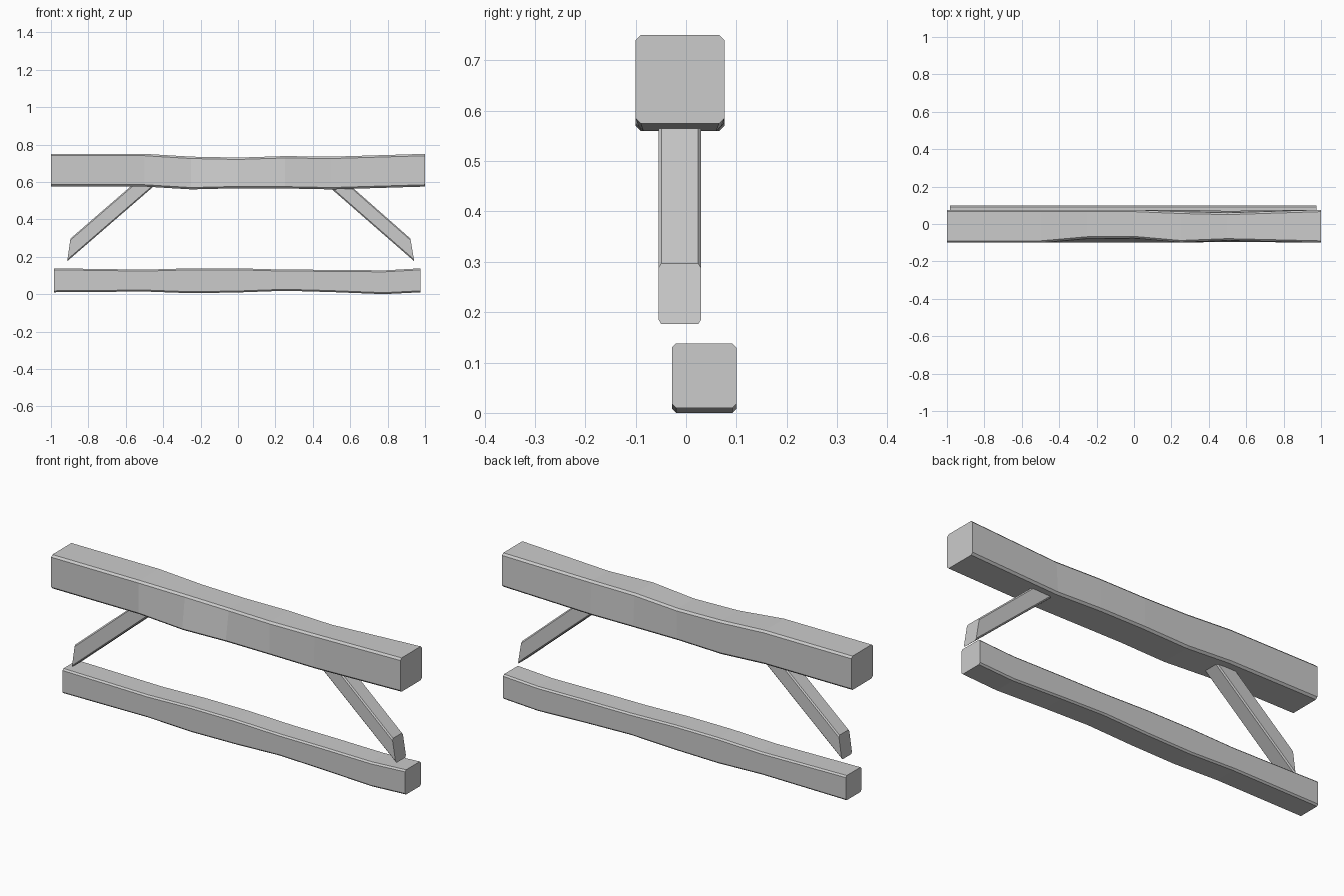
import bpy, bmesh

if "Cube" in bpy.data.objects:
    bpy.data.objects.remove(bpy.data.objects["Cube"])


def loft(name, rings):
    """Skin matching rings of points and cap both ends."""
    bm = bmesh.new()
    loops = [[bm.verts.new(p) for p in r] for r in rings]
    n = len(rings[0])
    for a, b in zip(loops, loops[1:]):
        for i in range(n):
            j = (i + 1) % n
            bm.faces.new((a[i], a[j], b[j], b[i]))
    bm.faces.new(loops[0])
    bm.faces.new(loops[-1])
    bmesh.ops.recalc_face_normals(bm, faces=bm.faces)
    me = bpy.data.meshes.new(name)
    bm.to_mesh(me)
    bm.free()
    ob = bpy.data.objects.new(name, me)
    bpy.context.collection.objects.link(ob)
    return ob


def beam_ring(x, zt, zb, front_top, front_low, back_top, back_low, c):
    """Chamfered rectangular section of a worn beam."""
    return [(x, front_low + c, zb), (x, back_low - c, zb),
            (x, back_low, zb + c), (x, back_top, zt - c),
            (x, back_top - c, zt), (x, front_top + c, zt),
            (x, front_top, zt - c), (x, front_low, zb + c)]


# Upper beam: x, top z, bottom z, front y (top, bottom), back y (top, bottom)
upper = [(-1.0, .75, .575, -.10, -.10, .076, .076),
         (-.5, .75, .575, -.10, -.10, .076, .076),
         (-.25, .735, .56, -.078, -.10, .076, .076),
         (0, .73, .566, -.076, -.10, .076, .076),
         (.25, .738, .565, -.098, -.10, .066, .076),
         (.5, .735, .56, -.088, -.095, .06, .07),
         (1.0, .75, .575, -.10, -.10, .076, .076)]
loft("upper_beam", [beam_ring(*s, .01) for s in upper])

# Lower beam
lower = [(-.985, .138, .01, -.028, -.028, .10, .10),
         (-.5, .131, .014, -.028, -.028, .10, .10),
         (-.25, .138, .005, -.028, -.028, .10, .10),
         (0, .138, .009, -.028, -.028, .10, .10),
         (.25, .131, .018, -.028, -.028, .10, .10),
         (.5, .13, .011, -.028, -.028, .10, .10),
         (.78, .127, .0, -.028, -.028, .10, .10),
         (.977, .138, .01, -.028, -.028, .10, .10)]
loft("lower_beam", [beam_ring(*s, .008) for s in lower])


# Diagonal braces, ends cut on a slant and tucked into the upper beam
def brace(name, inner_tip, outer_tip, inner_top, outer_top):
    yf, yb, c = -.055, .03, .006
    rings = []
    for (xi, zi), (xo, zo) in ((inner_tip, outer_tip), (inner_top, outer_top)):
        def at(t, y):
            return (xi + (xo - xi) * t, y, zi + (zo - zi) * t)
        rings.append([at(0, yf + c), at(0, yb - c), at(.08, yb), at(.92, yb),
                      at(1, yb - c), at(1, yf + c), at(.92, yf), at(.08, yf)])
    loft(name, rings)


brace("left_brace", (-.913, .176), (-.896, .297), (-.443, .583), (-.56, .588))
brace("right_brace", (.942, .176), (.922, .297), (.483, .577), (.592, .588))
